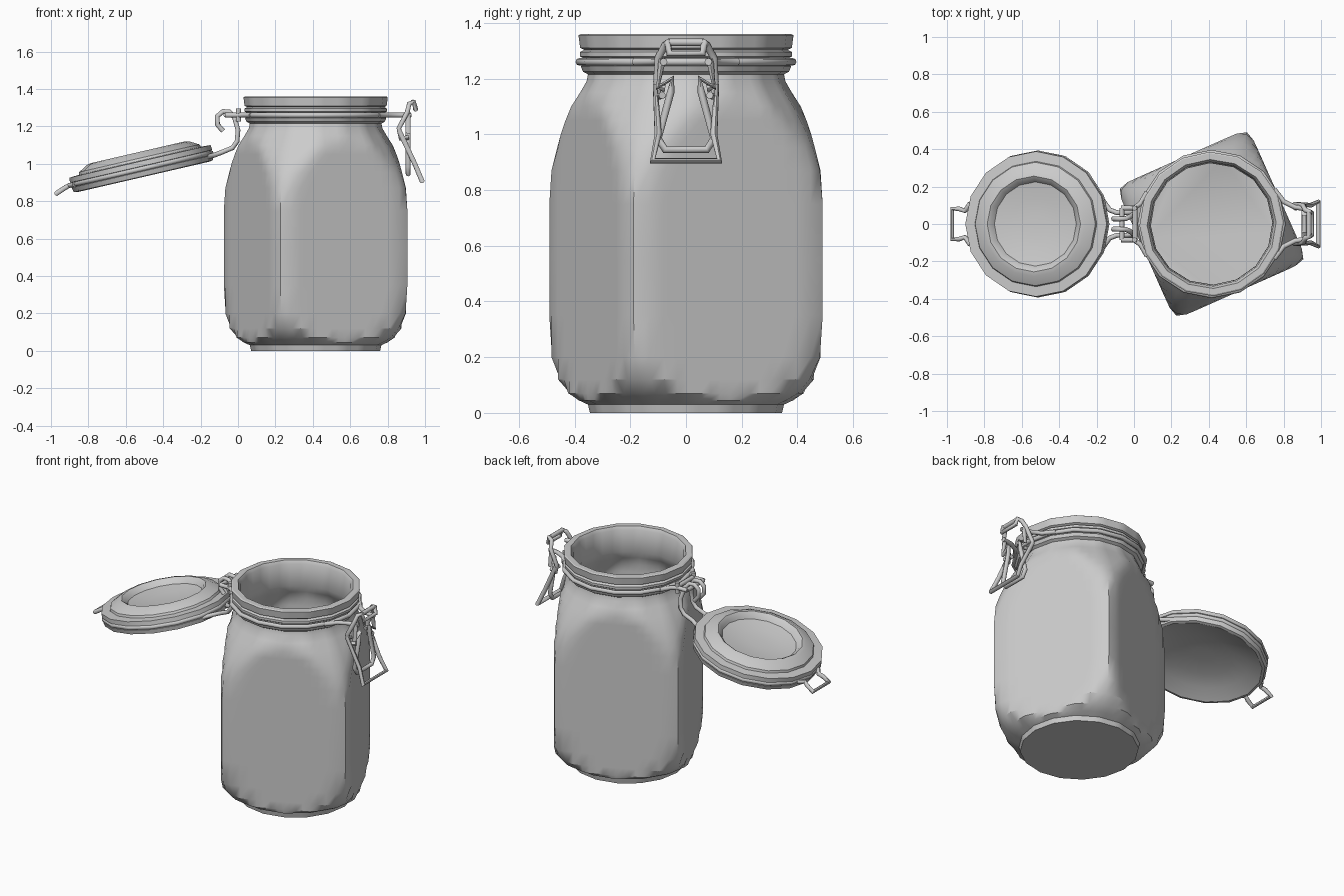
import bpy, bmesh, math
from mathutils import Matrix, Vector

if "Cube" in bpy.data.objects:
    bpy.data.objects.remove(bpy.data.objects["Cube"])

CX = 0.415                      # jar axis in x
TWIST = math.radians(24)        # square body is turned about the jar axis
WIRE = 0.0135
LID = Matrix.Translation((-0.505, 0, 0.93)) @ Matrix.Rotation(math.radians(-13), 4, 'Y')


def finish(obj, angle=32):
    bpy.ops.object.select_all(action='DESELECT')
    obj.select_set(True)
    bpy.context.view_layer.objects.active = obj
    bpy.ops.object.shade_smooth_by_angle(angle=math.radians(angle))


def loft(name, rows, seg, radius, matrix, angle=32):
    """Stack closed rings; radius(row, theta) gives each ring's outline."""
    bm = bmesh.new()
    rings = []
    for row in rows:
        ring = []
        for i in range(seg):
            t = 2 * math.pi * i / seg
            r = radius(row, t)
            ring.append(bm.verts.new((r * math.cos(t), r * math.sin(t), row[0])))
        rings.append(ring)
    for a, b in zip(rings, rings[1:]):
        for i in range(seg):
            j = (i + 1) % seg
            bm.faces.new((a[i], a[j], b[j], b[i]))
    bm.faces.new(rings[0])
    bm.faces.new(rings[-1])
    bmesh.ops.recalc_face_normals(bm, faces=bm.faces)
    me = bpy.data.meshes.new(name)
    bm.to_mesh(me)
    bm.free()
    obj = bpy.data.objects.new(name, me)
    bpy.context.collection.objects.link(obj)
    obj.matrix_world = matrix
    finish(obj, angle)
    return obj


def wire(name, paths, closed=False, matrix=Matrix()):
    """Round wire along one or more point paths, turned into a mesh."""
    cu = bpy.data.curves.new(name, 'CURVE')
    cu.dimensions = '3D'
    cu.bevel_depth = WIRE
    cu.bevel_resolution = 2
    cu.use_fill_caps = True
    for pts in paths:
        sp = cu.splines.new('POLY')
        sp.points.add(len(pts) - 1)
        for p, co in zip(sp.points, pts):
            p.co = (*(matrix @ Vector(co)), 1)
        sp.use_cyclic_u = closed
    obj = bpy.data.objects.new(name, cu)
    bpy.context.collection.objects.link(obj)
    bpy.ops.object.select_all(action='DESELECT')
    obj.select_set(True)
    bpy.context.view_layer.objects.active = obj
    bpy.ops.object.convert(target='MESH')
    finish(bpy.context.object, 50)


def both(pts):
    return [pts, [(x, -y, z) for x, y, z in pts]]


def bridge(pts):
    """Path on the +y side joined to its mirror image."""
    return pts + [(x, -y, z) for x, y, z in reversed(pts)]


def circle(r, z, n=16):
    return [(r * math.cos(2 * math.pi * i / n), r * math.sin(2 * math.pi * i / n), z)
            for i in range(n)]


# Jar: round profile trimmed by a rounded square, outside up then inside down
def jar_radius(row, t):
    z, R, h = row
    step = math.pi / 8
    poly = R * math.cos(step / 2) / math.cos(t % step - step / 2)
    c, s = abs(math.cos(t)), abs(math.sin(t))
    return min(poly, h / (c ** 16 + s ** 16) ** (1 / 16))


outside = [(0, .345), (.03, .352), (.045, .385), (.07, .43), (.12, .475), (.2, .515),
           (.35, .532), (.55, .54), (.75, .534), (.87, .515), (.95, .487), (1.0, .465),
           (1.05, .44), (1.1, .412), (1.15, .38), (1.19, .357), (1.215, .352),
           (1.225, .37), (1.245, .378), (1.25, .367), (1.272, .367), (1.28, .381),
           (1.295, .381), (1.303, .366), (1.31, .38), (1.355, .386), (1.36, .378)]
inside = [(1.36, .345), (1.34, .332), (1.2, .325), (1.15, .35), (1.1, .382), (1.05, .41),
          (1.0, .435), (.87, .485), (.55, .508), (.2, .485), (.1, .43), (.06, .36)]
loft("glass_jar", [(z, r, .388) for z, r in outside] + [(z, r, .36) for z, r in inside],
     64, jar_radius, Matrix.Translation((CX, 0, 0)) @ Matrix.Rotation(TWIST, 4, 'Z'))

# Lid lying open: dished plug with a raised ring
lid = [(.06, .06), (.055, .18), (.035, .28), (0, .365), (.004, .382), (.03, .388),
       (.036, .37), (.052, .37), (.058, .39), (.085, .388), (.088, .335), (.102, .33),
       (.13, .28), (.135, .256), (.125, .242), (.1, .225), (.085, .14), (.08, .05)]
loft("glass_lid", lid, 16, lambda row, t: row[1], LID)

# Wire bands round neck and lid
wire("neck_wire", [circle(.383, 1.26)], True, Matrix.Translation((CX, 0, 0)))
wire("lid_wire", [circle(.38, .044)], True, LID)
wire("lid_tab", [bridge([(-.37, .11, .044), (-.40, .07, .044), (-.43, .08, .035),
                         (-.475, .082, .018)])], False, LID)

# Hinge: lid arms hooking over the bar held by the neck wire
wire("hinge_hooks", both([(-.17, .13, 1.035), (-.13, .075, 1.045), (-.09, .06, 1.06),
                          (-.03, .06, 1.085), (-.005, .06, 1.12), (0, .055, 1.18),
                          (-.02, .04, 1.25), (-.045, .028, 1.277), (-.08, .028, 1.28),
                          (-.11, .028, 1.255), (-.11, .028, 1.21), (-.08, .028, 1.175)]))
wire("hinge_arms", both([(.07, .17, 1.26), (.035, .11, 1.26), (0, .085, 1.26),
                         (-.07, .085, 1.26)]))
wire("hinge_bar", [[(-.065, -.085, 1.26), (-.065, .085, 1.26)],
                   [(.005, -.095, 1.265), (.005, .095, 1.265)]])
wire("hinge_posts", both([(.003, .085, 1.225), (.003, .085, 1.295)]))

# Clasp: neck arms, vertical inner loop, hooked link and slanted lever
wire("clasp_arms", both([(.75, .185, 1.26), (.80, .12, 1.26), (.86, .09, 1.26),
                         (.925, .08, 1.26)]))
wire("clasp_link", [bridge([(.91, .085, 1.14), (.87, .1, 1.135), (.86, .105, 1.19),
                            (.905, .1, 1.275), (.915, .075, 1.32), (.94, .065, 1.33),
                            (.95, .06, 1.29)])])
wire("clasp_crossbar", [[(.935, -.065, 1.33), (.935, .065, 1.33)]])
wire("clasp_inner_loop", [bridge([(.91, .085, 1.27), (.91, .1, 1.17), (.91, .05, 1.2),
                                  (.91, .055, 1.15), (.91, .1, .985), (.91, .075, .945)])])
wire("clasp_lever", [bridge([(.865, .075, 1.165), (.865, .11, 1.17), (.945, .1, 1.0),
                             (.985, .12, .905)])])
